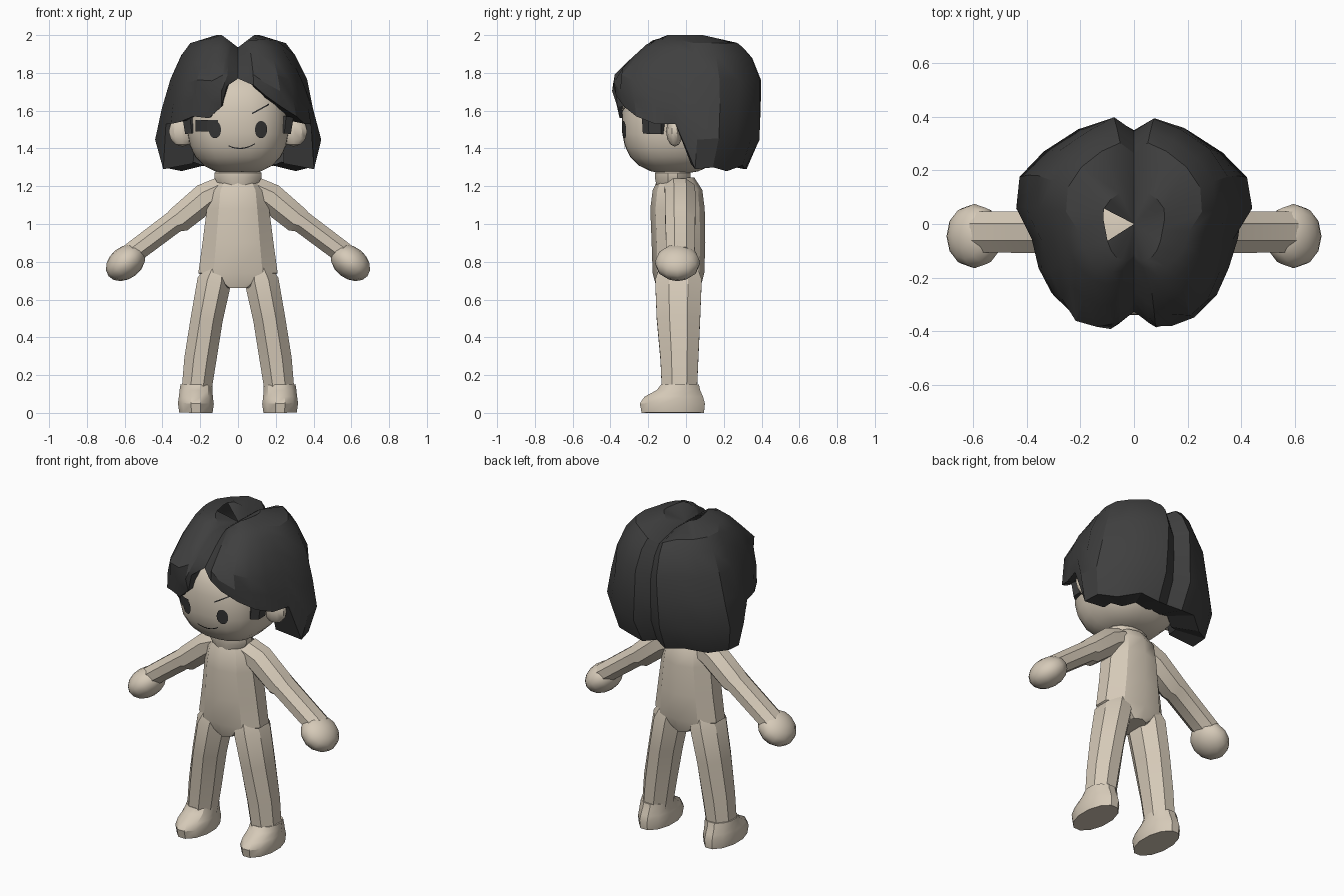
import bpy, bmesh, math, random
from mathutils import Vector

random.seed(4)
cube = bpy.data.objects.get("Cube")
if cube:
    bpy.data.objects.remove(cube)


def material(name, rgb):
    m = bpy.data.materials.new(name)
    m.use_nodes = True
    m.diffuse_color = (*rgb, 1)
    bsdf = next(n for n in m.node_tree.nodes if n.type == 'BSDF_PRINCIPLED')
    bsdf.inputs["Base Color"].default_value = (*rgb, 1)
    return m


SKIN = material("warm_beige", (0.67, 0.59, 0.48))
HAIR = material("charcoal", (0.05, 0.05, 0.05))
INK = material("dark_ink", (0.035, 0.035, 0.035))


def finish(bm, name, mat, smooth=None, recalc=True):
    if recalc:
        bmesh.ops.recalc_face_normals(bm, faces=bm.faces)
    mesh = bpy.data.meshes.new(name)
    bm.to_mesh(mesh)
    bm.free()
    mesh.materials.append(mat)
    ob = bpy.data.objects.new(name, mesh)
    bpy.context.collection.objects.link(ob)
    if smooth:
        bpy.ops.object.select_all(action='DESELECT')
        ob.select_set(True)
        bpy.context.view_layer.objects.active = ob
        bpy.ops.object.shade_smooth_by_angle(angle=math.radians(smooth))
    return ob


def loft(name, rings, n=8, mat=SKIN, smooth=30):
    """Tube through rings of (x, y, z, half width, half depth)."""
    bm = bmesh.new()
    axis = (Vector(rings[-1][:3]) - Vector(rings[0][:3])).normalized()
    side = Vector((0, 1, 0)).cross(axis).normalized()
    grow = 1 / math.cos(math.pi / n)
    loops = []
    for x, y, z, w, d in rings:
        loop = []
        for i in range(n):
            a = (i + 0.5) * math.tau / n
            off = side * (w * grow * math.cos(a)) + Vector((0, d * grow * math.sin(a), 0))
            loop.append(bm.verts.new(Vector((x, y, z)) + off))
        loops.append(loop)
    for a, b in zip(loops, loops[1:]):
        for i in range(n):
            j = (i + 1) % n
            bm.faces.new((a[i], a[j], b[j], b[i]))
    bm.faces.new(loops[0])
    bm.faces.new(loops[-1])
    return finish(bm, name, mat, smooth)


def ball(name, centre, size, tilt=0, seg=12, rings=8, smooth=30):
    bm = bmesh.new()
    bmesh.ops.create_uvsphere(bm, u_segments=seg, v_segments=rings, radius=1)
    ob = finish(bm, name, SKIN, smooth)
    ob.location, ob.scale, ob.rotation_euler = centre, size, (0, tilt, 0)
    return ob


# Torso and neck
loft("torso", [(0, -.04, .66, .07, .11), (0, -.04, .74, .21, .13),
               (0, -.04, .9, .188, .135), (0, -.045, 1.08, .165, .137),
               (0, -.045, 1.18, .15, .125), (0, -.05, 1.245, .1, .09)], 10)
loft("neck", [(0, -.07, 1.2, .1, .085), (0, -.07, 1.245, .125, .095),
              (0, -.07, 1.27, .125, .095), (0, -.07, 1.29, .1, .08),
              (0, -.07, 1.36, .1, .08)], 12)

# Paired limbs and ears
for s, tag in ((1, "left"), (-1, "right")):
    loft(tag + "_leg", [(s * .1, -.04, .8, .05, .09), (s * .125, -.04, .7, .09, .123),
                        (s * .165, -.04, .5, .085, .115), (s * .2, -.035, .28, .085, .1),
                        (s * .222, -.035, .1, .078, .092)])
    loft(tag + "_foot", [(s * .223, -.07, 0, .088, .165), (s * .223, -.072, .05, .095, .172),
                         (s * .223, -.065, .085, .09, .155), (s * .222, -.04, .12, .087, .115),
                         (s * .22, -.032, .15, .084, .1)], 12)
    loft(tag + "_arm", [(s * .08, -.035, 1.185, .07, .08), (s * .17, -.03, 1.14, .078, .08),
                        (s * .31, -.03, 1.025, .072, .08), (s * .34, -.03, 1.01, .06, .078),
                        (s * .58, -.03, .83, .058, .076)])
    ball(tag + "_hand", (s * .595, -.045, .795), (.115, .12, .085), s * math.radians(38))
    ball(tag + "_ear", (s * .295, -.06, 1.49), (.075, .045, .08), 0, 10, 6)

# Rounded boxy head
HC, HR, POW = Vector((0, -.06, 1.545)), Vector((.27, .28, .28)), 2.6
bm = bmesh.new()
bmesh.ops.create_uvsphere(bm, u_segments=24, v_segments=14, radius=1)
for v in bm.verts:
    k = sum(abs(c) ** POW for c in v.co) ** (-1 / POW)
    v.co = HC + Vector(c * k * r for c, r in zip(v.co, HR))
finish(bm, "head", SKIN, 30)


def face_strip(name, points):
    """Thin painted strip on the face through (x, z, half height)."""
    bm = bmesh.new()
    rows = []
    for x, z, h in points:
        row = []
        for zz in (z - h, z + h):
            rest = 1 - abs(x / HR.x) ** POW - abs((zz - HC.z) / HR.z) ** POW
            y = HC.y - HR.y * max(rest, 0) ** (1 / POW) - .005
            row.append(bm.verts.new((x, y, zz)))
        rows.append(row)
    for a, b in zip(rows, rows[1:]):
        bm.faces.new((a[0], b[0], b[1], a[1]))
    finish(bm, name, INK, recalc=False)


# Eyes, mouth, brow and lash marks
for s, tag in ((1, "left"), (-1, "right")):
    eye = []
    for i in range(9):
        c = math.cos(math.pi * (1 - i / 8))
        eye.append((s * .122 + .032 * c, 1.5, .003 + .043 * math.sqrt(1 - c * c)))
    face_strip(tag + "_eye", eye)
face_strip("mouth", [(-.05 + .02 * i, 1.4 + .025 * ((i - 3) / 4) ** 2, .003) for i in range(8)])
face_strip("left_brow", [(.075 + .022 * i, 1.585 + .012 * i, .004) for i in range(5)])
face_strip("right_lash", [(-.225 + .03 * i, 1.52, .03) for i in range(5)])

# Small hair locks at the temples
for s, tag in ((1, "left"), (-1, "right")):
    loft(tag + "_temple_lock", [(s * .245, -.165, 1.48, .035, .055),
                                (s * .255, -.165, 1.57, .04, .06)], 6, HAIR, None)

# Hair outline from front to back: (x, y, lower edge on left, lower edge on right)
OUTLINE = [(0, -.32, 1.77, 1.77), (.07, -.375, 1.745, 1.73), (.1, -.39, 1.735, 1.62),
           (.17, -.385, 1.68, 1.56), (.26, -.35, 1.62, 1.57), (.33, -.28, 1.57, 1.54),
           (.38, -.18, 1.53, 1.53), (.41, -.06, 1.53, 1.53), (.44, .06, 1.29, 1.29),
           (.43, .18, 1.3, 1.3), (.34, .28, 1.28, 1.28), (.21, .36, 1.31, 1.31),
           (.09, .4, 1.29, 1.29), (0, .35, 1.31, 1.31)]
# Hair profile: (z, side scale, front scale, back scale)
PROFILE = [(2, .26, .35, .32), (1.965, .56, .5, .74), (1.9, .69, .7, .88),
           (1.77, .82, 1.02, .99), (1.6, .91, .94, 1), (1.43, 1, .9, .97),
           (1.28, .9, .85, .78)]


def profile_at(z):
    for a, b in zip(PROFILE, PROFILE[1:]):
        if z >= b[0]:
            t = (a[0] - z) / (a[0] - b[0])
            return [p + (q - p) * t for p, q in zip(a[1:], b[1:])]
    return PROFILE[-1][1:]


columns = [(x, y, l) for x, y, l, r in OUTLINE]
columns += [(-x, y, r) for x, y, l, r in OUTLINE[-2:0:-1]]
STEPS = [0, .06, .15, .33, .55, .78, 1]
bm = bmesh.new()
crown = bm.verts.new((0, 0, 1.935))
grid = []
for x, y, low in columns:
    col = []
    for k, t in enumerate(STEPS):
        z = 2 - t * (2 - low)
        sx, front, back = profile_at(z)
        sy = front if y < 0 else back
        j = 1 + (random.uniform(-.025, .015) if 1 < k and x else 0)
        # Soft valley along the parting
        dip = .065 * (1 - t) * max(0, 1 - abs(x * sx) / .085)
        col.append(bm.verts.new((x * sx * j, y * sy * j, z - dip)))
    # Underside tucked in against the head
    edge = col[-1].co
    col.append(bm.verts.new((edge.x * .6, edge.y * .52, edge.z + .03)))
    grid.append(col)
for a, b in zip(grid, grid[1:] + grid[:1]):
    bm.faces.new((crown, a[0], b[0]))
    for k in range(len(STEPS)):
        bm.faces.new((a[k], b[k], b[k + 1], a[k + 1]))
bmesh.ops.recalc_face_normals(bm, faces=bm.faces)
# Small opening beside the parting
gap = [f for f in bm.faces if crown in f.verts[:]
       and (f.calc_center_median() - Vector((-.07, 0, 1.97))).length < .035]
bmesh.ops.delete(bm, geom=gap, context='FACES')
finish(bm, "hair", HAIR, 28, recalc=False)
